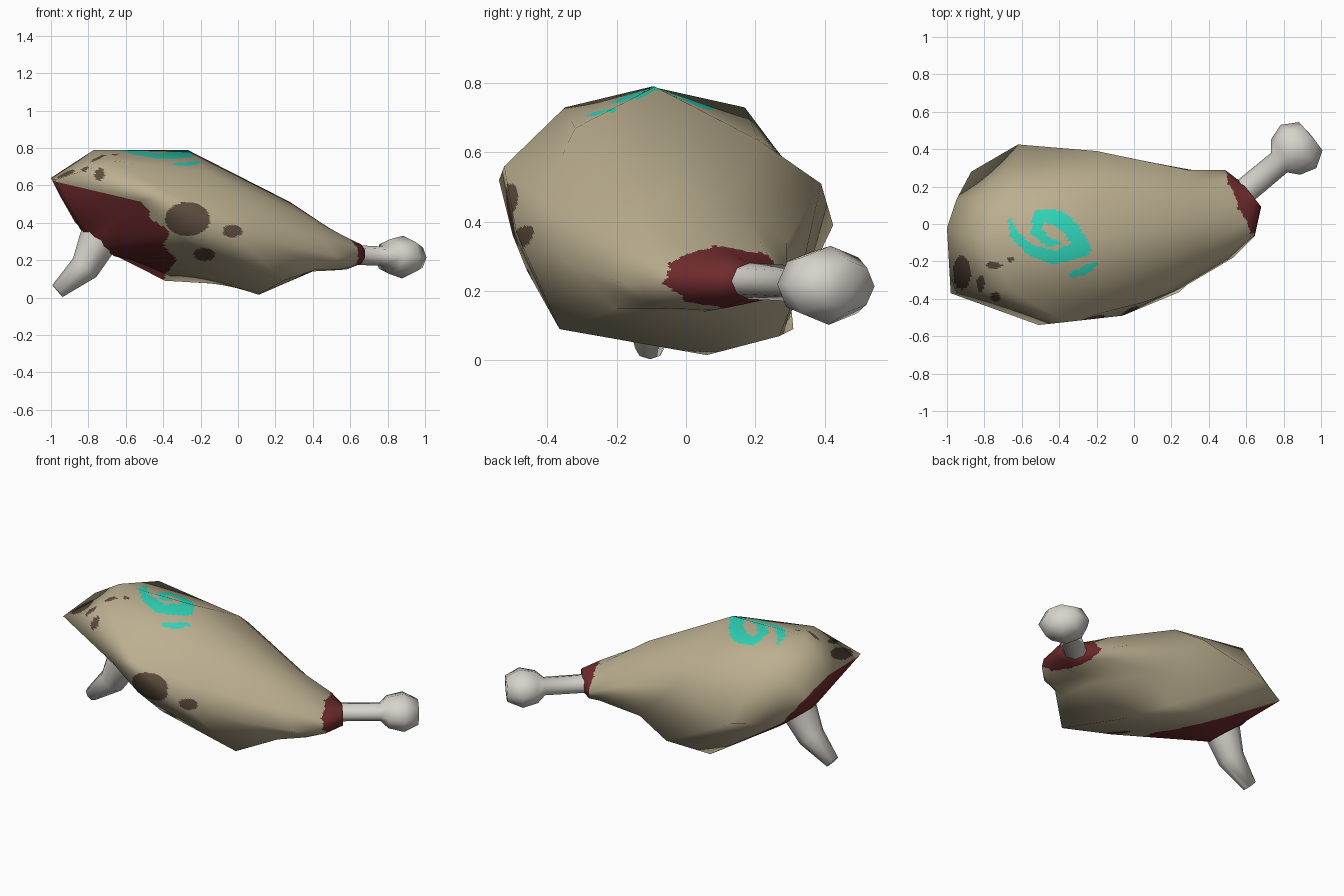
import bpy, bmesh, math
from mathutils import Vector

if "Cube" in bpy.data.objects:
    bpy.data.objects.remove(bpy.data.objects["Cube"])


def material(name, rgb):
    m = bpy.data.materials.new(name)
    m.diffuse_color = (*rgb, 1)
    m.use_nodes = True
    m.node_tree.nodes["Principled BSDF"].inputs["Base Color"].default_value = m.diffuse_color
    return m


SKIN = material("tan skin", (0.50, 0.43, 0.28))
MEAT = material("dark red meat", (0.16, 0.024, 0.026))
SPOT = material("brown spot", (0.115, 0.075, 0.05))
TEAL = material("teal marking", (0.03, 0.66, 0.48))
BONE = material("pale bone", (0.68, 0.65, 0.60))
# Directions of the lengthwise edges: top, back (3), bottom, front (4)
ANGLES = [math.radians(a) for a in (0, 45, 90, 135, 180, 218, 255, 290, 325)]
SIDES, CUT = len(ANGLES), 28


def add_object(name, mesh, mats):
    for m in mats:
        mesh.materials.append(m)
    ob = bpy.data.objects.new(name, mesh)
    bpy.context.collection.objects.link(ob)
    return ob


def oval(xt, zt, xb, zb, cy, ry, skew=0):
    """Ring from its top and bottom (x, z), centre y, half width and skew."""
    pts = []
    for t in ANGLES:
        c, s = math.cos(t), math.sin(t)
        pts.append(Vector(((xt + xb) / 2 + (xt - xb) / 2 * c - skew * ry * s,
                           cy + ry * s, (zt + zb) / 2 + (zt - zb) / 2 * c)))
    return pts


# Irregular body sections: top, back (high, mid, low), bottom, front (low to high)
BODY = [
    # rim of the slanted cut
    [(-1, -.02, .64), (-.95, .13, .54), (-.87, .28, .40), (-.39, .31, .09),
     (-.30, -.08, .16), (-.22, -.46, .26), (-.36, -.50, .36), (-.51, -.54, .52),
     (-.98, -.37, .63)],
    # widest part
    [(-.77, -.10, .79), (-.68, .17, .73), (-.62, .425, .39), (-.05, .27, .07),
     (.11, .06, .015), (.24, -.365, .09), (-.06, -.49, .37), (-.37, -.525, .56),
     (-.66, -.35, .73)],
    # shoulder
    [(-.27, -.09, .79), (-.135, .21, .635), (-.20, .39, .51), (.10, .325, .21),
     (.40, .05, .14), (.42, -.20, .15), (.25, -.345, .28), (.05, -.42, .46),
     (-.16, -.32, .67)],
    # taper
    [(.28, -.02, .51), (.32, .15, .44), (.28, .29, .34), (.42, .27, .20),
     (.50, .08, .145), (.54, -.08, .15), (.53, -.18, .22), (.43, -.19, .34),
     (.35, -.12, .44)],
]
RINGS = [oval(-.84, .36, -.66, .22, -.06, .11),
         *[[Vector(p) for p in ring] for ring in BODY],
         oval(.55, .33, .58, .15, .11, .18, .44),
         oval(.63, .295, .63, .17, .155, .065, .8)]

# Teal swirl strokes in plan: x, y, half width
STROKES = [
    [(-.67, .03, .004), (-.64, -.06, .022), (-.55, -.14, .03), (-.42, -.18, .035),
     (-.28, -.13, .048), (-.33, -.03, .04), (-.40, .03, .045), (-.50, .045, .035),
     (-.525, -.04, .028), (-.45, -.10, .024), (-.40, -.10, .01)],
    [(-.34, -.275, .012), (-.27, -.25, .025), (-.21, -.215, .014)],
]
# Brown spots: centre and radii, seen from the front (x, z) and top (x, y)
FRONT_SPOTS = [(-.27, .42, .12, .09), (-.03, .355, .052, .034), (-.18, .23, .056, .034)]
TOP_SPOTS = [(-.92, -.26, .048, .09), (-.82, -.32, .02, .05), (-.75, -.22, .042, .02),
             (-.74, -.39, .028, .025), (-.66, -.19, .016, .012)]


def in_stroke(x, y):
    p = Vector((x, y))
    for line in STROKES:
        for (x0, y0, w0), (x1, y1, w1) in zip(line, line[1:]):
            a, d = Vector((x0, y0)), Vector((x1 - x0, y1 - y0))
            k = max(0, min(1, (p - a).dot(d) / d.length_squared))
            if (p - a - d * k).length < w0 + (w1 - w0) * k:
                return True
    return False


def in_spot(u, v, spots):
    return any(((u - a) / r) ** 2 + ((v - b) / q) ** 2 < 1 for a, b, r, q in spots)


def paint(p, n, u, v):
    jag = .07 * math.sin(7 * v) + .05 * math.sin(17 * v + 1) + .03 * math.sin(41 * v)
    limit = min(-.36, -.36 - .5 * (p.z - .27)) + .03 * math.sin(40 * p.z)
    if u < .98 and p.x < limit:
        return 1
    if u > 5.03 + .6 * jag:
        return 1
    if p.y < -.25 and in_spot(p.x, p.z, FRONT_SPOTS):
        return 2
    if u > 1 and p.z > .55 and in_spot(p.x, p.y, TOP_SPOTS):
        return 2
    if n.z > .3 and in_stroke(p.x, p.y):
        return 3
    return 0


def build_meat():
    P = RINGS
    last = len(P) - 1
    N = [[(P[min(i + 1, last)][j] - P[max(i - 1, 0)][j]).cross(
          P[i][(j + 1) % SIDES] - P[i][j - 1]).normalized()
          for j in range(SIDES)] for i in range(last + 1)]

    def blend(G, a, b):
        i, j = min(a // CUT, last - 1), b // CUT
        u, v, k = a / CUT - i, b / CUT - j, (j + 1) % SIDES
        return G[i][j].lerp(G[i][k], v).lerp(G[i + 1][j].lerp(G[i + 1][k], v), u)

    rows, cols = last * CUT, SIDES * CUT
    verts = [blend(P, a, b) for a in range(rows + 1) for b in range(cols)]
    norms = [blend(N, a, b).normalized() for a in range(rows + 1) for b in range(cols)]
    faces, colours = [], []
    for a in range(rows):
        for b in range(cols):
            f = (a * cols + b, (a + 1) * cols + b,
                 (a + 1) * cols + (b + 1) % cols, a * cols + (b + 1) % cols)
            faces.append(f)
            mid = (verts[f[0]] + verts[f[2]]) / 2
            colours.append(paint(mid, norms[f[0]], (a + .5) / CUT,
                                 2 * math.pi * (b + .5) / cols))
    # end caps
    faces += [tuple(range(cols)), tuple(rows * cols + b for b in reversed(range(cols)))]
    colours += [1, 1]
    mesh = bpy.data.meshes.new("meat")
    mesh.from_pydata(verts, [], faces)
    ob = add_object("meat", mesh, [SKIN, MEAT, SPOT, TEAL])
    for f, c in zip(mesh.polygons, colours):
        f.material_index = c
        f.use_smooth = True
    mesh.normals_split_custom_set_from_vertices(norms)
    return ob


def tube(name, stations, sides, flat=1.0):
    """Bone: rings of given radius strung along a path of (x, y, z, r)."""
    bm = bmesh.new()
    pts = [Vector(s[:3]) for s in stations]
    rings = []
    for i, (p, s) in enumerate(zip(pts, stations)):
        d = (pts[min(i + 1, len(pts) - 1)] - pts[max(i - 1, 0)]).normalized()
        side = d.cross(Vector((0, 0, 1))).normalized()
        up = side.cross(d) * flat
        rings.append([bm.verts.new(p + s[3] * (side * math.cos(t) + up * math.sin(t)))
                      for t in (2 * math.pi * k / sides for k in range(sides))])
    for r0, r1 in zip(rings, rings[1:]):
        for k in range(sides):
            m = (k + 1) % sides
            bm.faces.new((r0[k], r0[m], r1[m], r1[k]))
    bm.faces.new(rings[0])
    bm.faces.new(rings[-1])
    bmesh.ops.recalc_face_normals(bm, faces=bm.faces)
    mesh = bpy.data.meshes.new(name)
    bm.to_mesh(mesh)
    bm.free()
    ob = add_object(name, mesh, [BONE])
    bpy.ops.object.select_all(action='DESELECT')
    ob.select_set(True)
    bpy.context.view_layer.objects.active = ob
    bpy.ops.object.shade_smooth_by_angle(angle=math.radians(80))
    return ob


build_meat()

# long bone with knuckle at the thin end
A, D = Vector((.58, .165, .23)), Vector((.768, .64, -.035))
tube("shank_bone", [(*(A + D * s), r) for s, r in
                    ((-.03, .07), (.255, .068), (.30, .122), (.39, .15), (.475, .098),
                     (.48, .01))], 8, .76)

# short tapered bone out of the cut end
tube("hip_bone", [(-.68, -.08, .42, .12), (-.75, -.09, .30, .105),
                  (-.82, -.10, .16, .08), (-.965, -.105, .035, .042)], 8)
